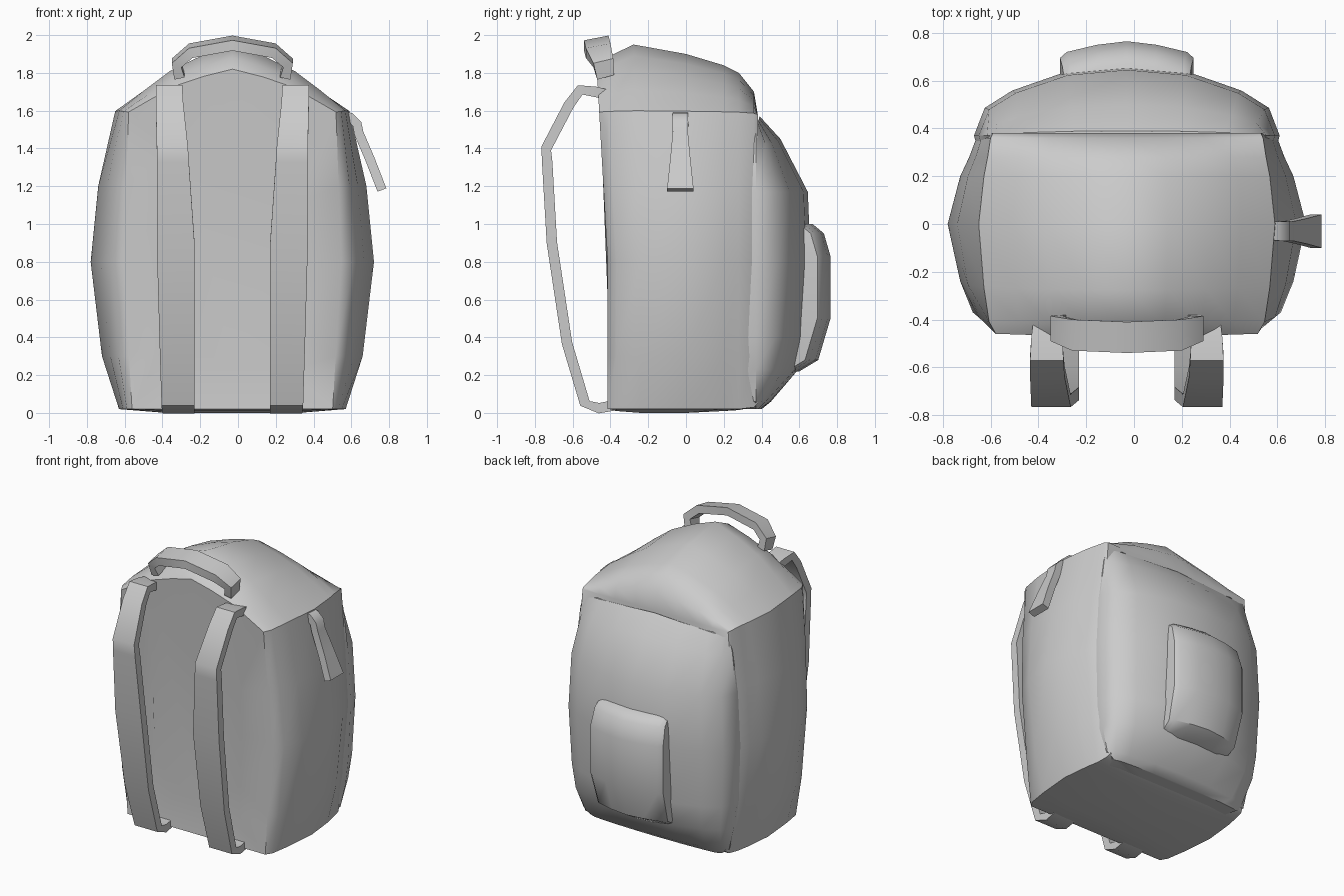
import bpy, bmesh, math
from mathutils import Vector

if "Cube" in bpy.data.objects:
    bpy.data.objects.remove(bpy.data.objects["Cube"])

C = -0.03  # symmetry plane of the bag; the side zip pull offsets it


def loft(name, rings, angle=40):
    """Skin closed rings of equal length and cap both ends."""
    bm = bmesh.new()
    vs = [[bm.verts.new(p) for p in r] for r in rings]
    n = len(vs[0])
    for a, b in zip(vs, vs[1:]):
        for i in range(n):
            j = (i + 1) % n
            bm.faces.new((a[i], a[j], b[j], b[i]))
    bm.faces.new(vs[0])
    bm.faces.new(vs[-1])
    bmesh.ops.recalc_face_normals(bm, faces=bm.faces)
    me = bpy.data.meshes.new(name)
    bm.to_mesh(me)
    bm.free()
    ob = bpy.data.objects.new(name, me)
    bpy.context.collection.objects.link(ob)
    bpy.ops.object.select_all(action='DESELECT')
    ob.select_set(True)
    bpy.context.view_layer.objects.active = ob
    bpy.ops.object.shade_smooth_by_angle(angle=math.radians(angle))
    return ob


def mirror_ring(half):
    """Half outline (x >= 0, from centre to centre) to a full ring about x = C."""
    back = [(-x, y, z) for x, y, z in reversed(half) if x > 0]
    return [(C + x, y, z) for x, y, z in half + back]


def offsets(path, t):
    """Inner and outer 2D offsets of an open path, thickness t."""
    out = []
    pts = [Vector(p) for p in path]
    for i, p in enumerate(pts):
        d = (pts[min(i + 1, len(pts) - 1)] - pts[max(i - 1, 0)]).normalized()
        n = Vector((-d.y, d.x)) * t / 2
        out.append((p - n, p + n))
    return out


# main compartment: arched outline repeated along y
outline = [(0, 0, .5), (.35, 0, .5), (.60, .02, .5), (.69, .3, .9), (.75, .8, 1),
           (.71, 1.2, .9), (.62, 1.6, .5), (.48, 1.71, .5), (.34, 1.81, .4),
           (.17, 1.89, .4), (0, 1.95, .4)]


def body_ring(y, s, top, bottom):
    half = []
    for x, z, k in outline:
        x *= 1 - (1 - s) * k
        if z > 1.58:
            z = 1.58 + (z - 1.58) * (top - 1.58) / .37
        z = max(z, bottom)
        lean = .05 * max(0, z - .8) / .9 * max(0, -y / .41)
        half.append((x, y - lean, z))
    return mirror_ring(half)


stations = [(-.415, .77, 1.82, .02), (-.37, .86, 1.88, .01), (-.24, .93, 1.95, 0),
            (0, 1, 1.90, 0), (.2, .93, 1.84, .01), (.28, .88, 1.80, .015),
            (.36, .84, 1.70, .03), (.38, .81, 1.58, .05)]
rings = [body_ring(*s) for s in stations]
panel = [(C + (x - C) * .6, y + .015, .85 + (z - .85) * .75) for x, y, z in rings[0]]
loft("main_compartment", [panel] + rings)

# large rounded rear compartment
rear = []
for z, w, b in [(.02, .50, .40), (.06, .56, .45), (.23, .60, .595), (.4, .62, .635),
                (.8, .64, .66), (1.17, .62, .645), (1.45, .585, .50), (1.57, .55, .39)]:
    e = min(.37, b - .02)
    half = [(0, .2, z), (w - .05, .2, z), (w, e, z)]
    for f, g in [(.93, .4), (.75, .65), (.4, .92), (0, 1)]:
        half.append((w * f, e + (b - e) * g, z - .03 * f * (z > 1.4)))
    rear.append(mirror_ring(half))
loft("rear_compartment", rear)

# small pocket on the rear compartment
pocket = []
for z, w, b in [(.22, .26, .60), (.28, .27, .70), (.5, .28, .765), (.83, .28, .765),
                (.95, .27, .73), (1.0, .26, .67)]:
    half = [(0, .45, z), (w, .45, z), (w, b - .07, z), (w * .9, b - .045, z),
            (w * .45, b - .015, z), (0, b, z)]
    pocket.append(mirror_ring(half))
loft("small_pocket", pocket)

# shoulder straps: (y, z) path with inner and outer half widths
strap = [(-.40, 1.68), (-.48, 1.70), (-.56, 1.71), (-.62, 1.63), (-.74, 1.40),
         (-.735, 1.33), (-.71, .9), (-.63, .37), (-.535, .05), (-.46, .025), (-.38, .04)]
inner = [.28, .27, .265, .26, .235, .23, .20, .20, .20, .20, .20]
outer = [.39, .40, .405, .405, .40, .40, .40, .385, .375, .37, .37]
for side, label in ((-1, "left"), (1, "right")):
    rings = []
    for (a, b), i, o in zip(offsets(strap, .055), inner, outer):
        rings.append([(C + side * x, p.x, p.y) for x, p in
                      ((i, a), (o, a), (o, b), (i, b))])
    loft(label + "_shoulder_strap", rings)

# carry handle: arched band leaning forward
arch = [(-.28, 1.78), (-.295, 1.85), (-.22, 1.915), (0, 1.955), (.22, 1.915),
        (.295, 1.85), (.28, 1.78)]
lean = [(-.47, -.38), (-.49, -.385), (-.53, -.40), (-.54, -.41)]
lean += lean[-2::-1]
rings = []
for (a, b), (y0, y1) in zip(offsets(arch, .055), lean):
    rings.append([(C + p.x, y, p.y + dz) for y, dz, p in
                  ((y0, -.01, a), (y1, .015, a), (y1, .015, b), (y0, -.01, b))])
loft("carry_handle", rings)

# side zip pull hanging off the right side
pull = [(.55, 1.57), (.595, 1.565), (.63, 1.53), (.64, 1.48), (.70, 1.34), (.762, 1.18)]
width = [.04, .04, .042, .04, .053, .07]
rings = []
for (a, b), w in zip(offsets(pull, .05), width):
    rings.append([(p.x, -.03 + s * w, p.y) for s, p in
                  ((-1, a), (1, a), (1, b), (-1, b))])
loft("zip_pull", rings)
